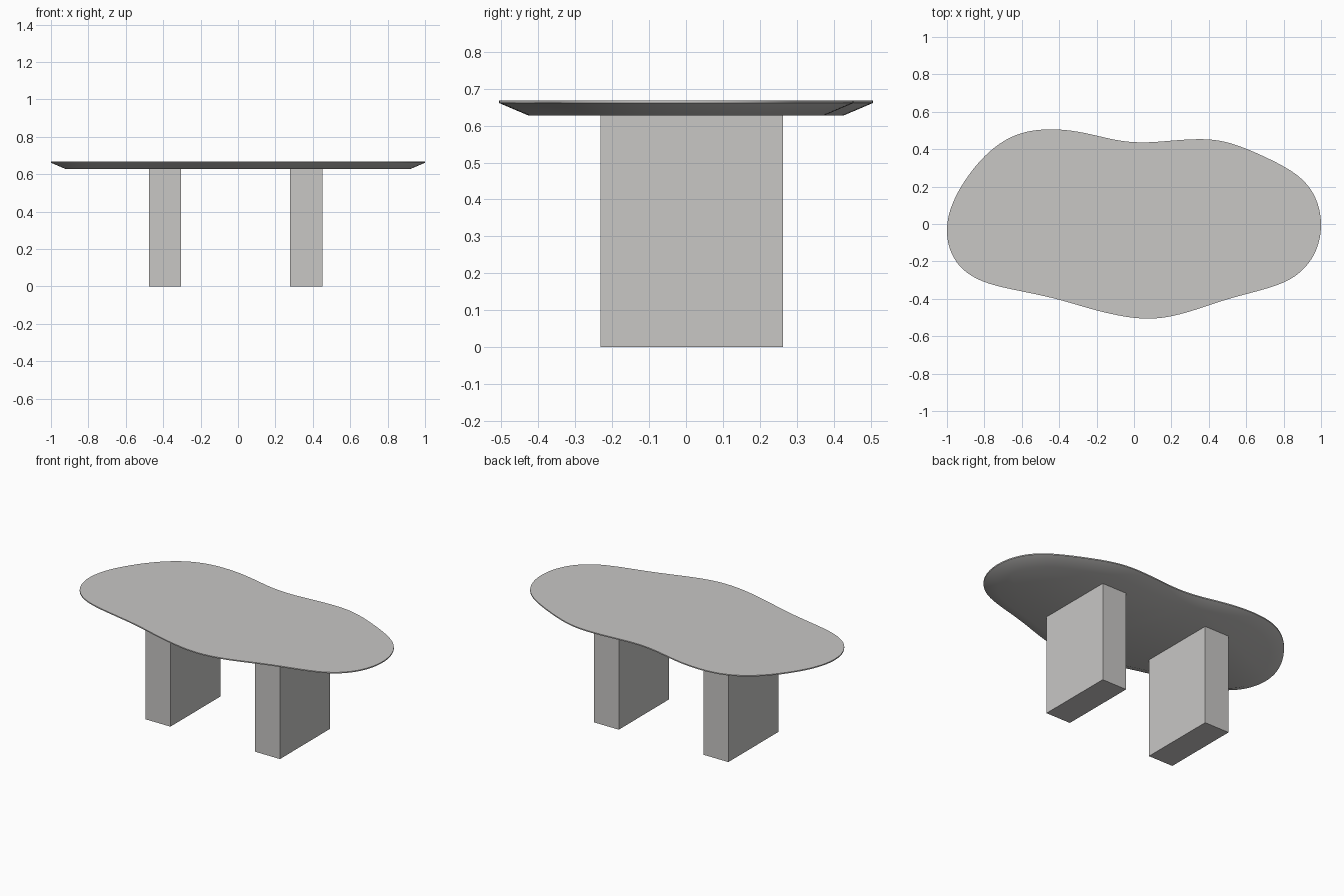
import bpy, bmesh, math
from mathutils import Vector

if "Cube" in bpy.data.objects:
    bpy.data.objects.remove(bpy.data.objects["Cube"])

stone = bpy.data.materials.new("warm grey")
stone.diffuse_color = (0.58, 0.57, 0.56, 1)
stone.use_nodes = True
stone.node_tree.nodes["Principled BSDF"].inputs["Base Color"].default_value = stone.diffuse_color

# Freeform outline of the top, counter-clockwise
OUTLINE = [(1.0, 0.0), (0.975, 0.13), (0.91, 0.23), (0.8, 0.31), (0.6, 0.403),
           (0.47, 0.444), (0.35, 0.454), (0.2, 0.445), (0.05, 0.433), (-0.1, 0.447),
           (-0.27, 0.49), (-0.45, 0.508), (-0.63, 0.48), (-0.79, 0.37), (-0.92, 0.2),
           (-0.985, 0.05), (-0.99, -0.09), (-0.93, -0.22), (-0.8, -0.305),
           (-0.6, -0.35), (-0.4, -0.392), (-0.2, -0.453), (0.05, -0.503),
           (0.25, -0.475), (0.45, -0.407), (0.6, -0.365), (0.8, -0.31),
           (0.91, -0.23), (0.975, -0.13)]
STEPS = 6


def smooth_loop(points):
    """Closed Catmull-Rom curve through the points."""
    p = [Vector(q) for q in points]
    n = len(p)
    out = []
    for i in range(n):
        a, b, c, d = p[i - 1], p[i], p[(i + 1) % n], p[(i + 2) % n]
        for s in range(STEPS):
            t = s / STEPS
            out.append(0.5 * (2 * b + (c - a) * t + (2 * a - 5 * b + 4 * c - d) * t * t
                              + (3 * b - a - 3 * c + d) * t ** 3))
    # light relaxing removes small waves
    for _ in range(12):
        out = [(out[i - 1] + 2 * out[i] + out[(i + 1) % len(out)]) / 4 for i in range(len(out))]
    # fit to the exact width and depth
    xs, ys = [v.x for v in out], [v.y for v in out]
    cx, cy = (max(xs) + min(xs)) / 2, (max(ys) + min(ys)) / 2
    sx, sy = 2 / (max(xs) - min(xs)), 1.012 / (max(ys) - min(ys))
    return [Vector(((v.x - cx) * sx, (v.y - cy) * sy)) for v in out]


def inset(loop, dist):
    out = []
    for i, v in enumerate(loop):
        t = (loop[(i + 1) % len(loop)] - loop[i - 1]).normalized()
        out.append(v + Vector((-t.y, t.x)) * dist)
    return out


def finish(bm, name):
    bmesh.ops.recalc_face_normals(bm, faces=bm.faces)
    mesh = bpy.data.meshes.new(name)
    bm.to_mesh(mesh)
    bm.free()
    mesh.materials.append(stone)
    ob = bpy.data.objects.new(name, mesh)
    bpy.context.collection.objects.link(ob)
    return ob


# Table top: thin upright rim, then a bevel running in underneath
loop = smooth_loop(OUTLINE)
bm = bmesh.new()
rings = [[bm.verts.new((v.x, v.y, z)) for v in inset(loop, d)]
         for z, d in ((0.627, 0.08), (0.661, 0.0), (0.668, 0.0))]
n = len(loop)
for lo, hi in zip(rings, rings[1:]):
    for i in range(n):
        j = (i + 1) % n
        bm.faces.new((lo[i], lo[j], hi[j], hi[i]))
bm.faces.new(rings[-1])
bm.faces.new(rings[0][::-1])
top = finish(bm, "table_top")
bpy.context.view_layer.objects.active = top
top.select_set(True)
bpy.ops.object.shade_smooth_by_angle(angle=math.radians(25))

# Two slab legs
for name, x in (("left_leg", -0.39), ("right_leg", 0.365)):
    bm = bmesh.new()
    bmesh.ops.create_cube(bm, size=1)
    for v in bm.verts:
        v.co = (x + v.co.x * 0.172, 0.016 + v.co.y * 0.494, (v.co.z + 0.5) * 0.627)
    finish(bm, name)
